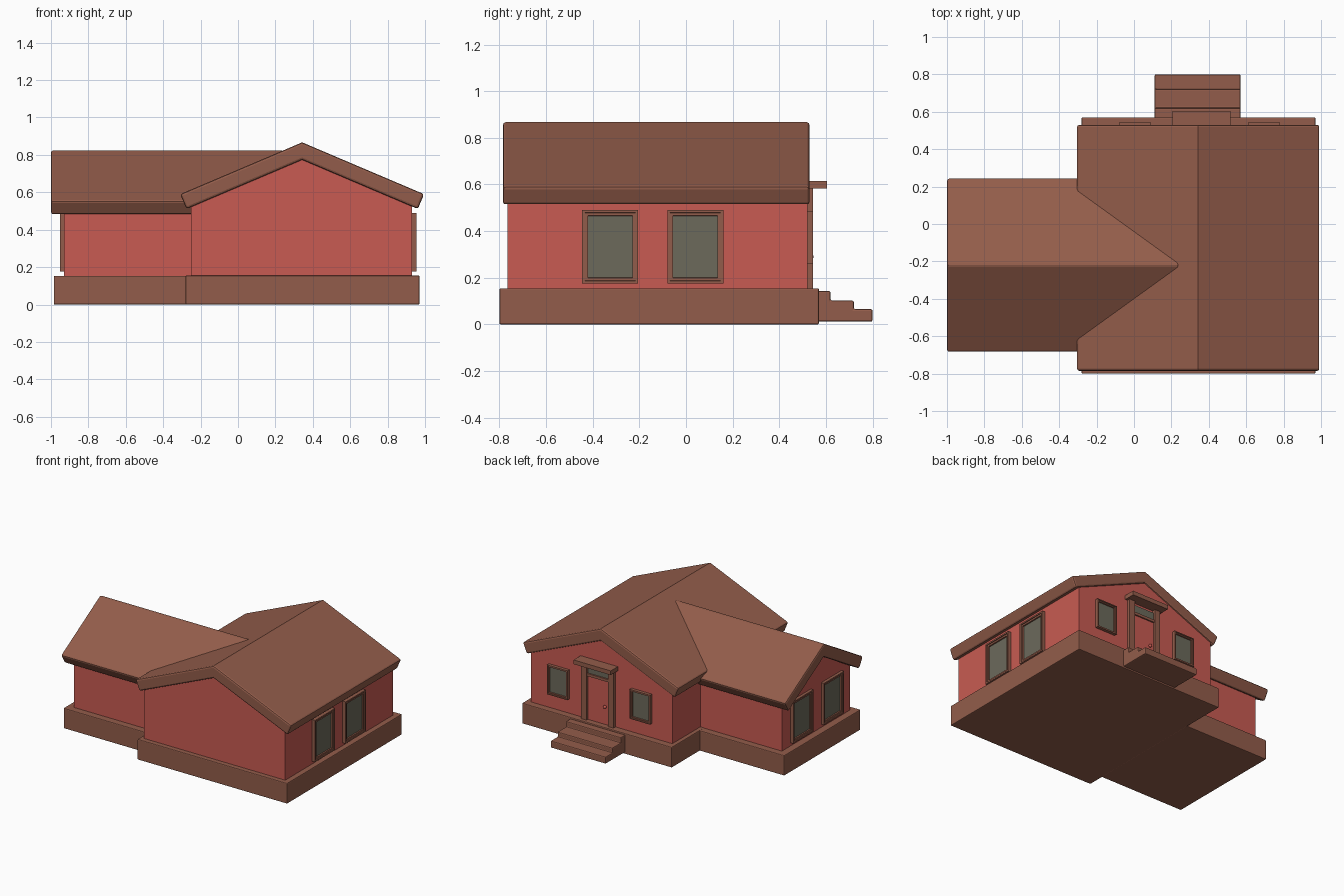
import bpy, bmesh, math
from mathutils import Vector

if "Cube" in bpy.data.objects:
    bpy.data.objects.remove(bpy.data.objects["Cube"])


def material(name, rgb):
    m = bpy.data.materials.new(name)
    m.diffuse_color = (*rgb, 1)
    m.use_nodes = True
    m.node_tree.nodes["Principled BSDF"].inputs["Base Color"].default_value = m.diffuse_color
    return m


BROWN = material("brown trim", (0.29, 0.108, 0.069))
RED = material("red wall", (0.58, 0.105, 0.085))
GLASS = material("grey green glass", (0.15, 0.144, 0.105))


def make(name, bm, mats, bevel=0.0):
    bmesh.ops.recalc_face_normals(bm, faces=bm.faces)
    me = bpy.data.meshes.new(name)
    bm.to_mesh(me)
    bm.free()
    ob = bpy.data.objects.new(name, me)
    bpy.context.collection.objects.link(ob)
    for m in mats:
        me.materials.append(m)
    if bevel:
        b = ob.modifiers.new("soft edges", 'BEVEL')
        b.width, b.segments, b.limit_method = bevel, 2, 'ANGLE'
        b.angle_limit = math.radians(50)
    return ob


def prism(name, pts, a, b, along, mat, bevel=0.0):
    """Extrude a (horizontal, z) profile along 'x' or 'y' from a to b."""
    bm = bmesh.new()
    place = (lambda h, z: (h, a, z)) if along == 'y' else (lambda h, z: (a, h, z))
    f = bm.faces.new([bm.verts.new(place(h, z)) for h, z in pts])
    r = bmesh.ops.extrude_face_region(bm, geom=[f])
    step = Vector((0, b - a, 0)) if along == 'y' else Vector((b - a, 0, 0))
    bmesh.ops.translate(bm, vec=step,
                        verts=[v for v in r['geom'] if isinstance(v, bmesh.types.BMVert)])
    return make(name, bm, [mat], bevel)


def box(name, x0, x1, y0, y1, z0, z1, mat, bevel=0.0):
    return prism(name, [(x0, z0), (x1, z0), (x1, z1), (x0, z1)], y0, y1, 'y', mat, bevel)


def roof(name, c, half, top, eave, thick, a, b, along):
    """Gable roof shell with square-cut eaves."""
    ang = math.atan2(top - eave, half)
    dx, dz = thick * math.sin(ang), thick * math.cos(ang)
    pts = [(c - half, eave), (c, top), (c + half, eave), (c + half - dx, eave - dz),
           (c, top - thick / math.cos(ang)), (c - half + dx, eave - dz)]
    return prism(name, pts, a, b, along, BROWN, 0.012)


def gable_walls(name, c, half, z0, side, peak, a, b, along):
    pts = [(c - half, z0), (c + half, z0), (c + half, side), (c, peak), (c - half, side)]
    return prism(name, pts, a, b, along, RED)


def window(name, loc, w, h, turn, depth=0.025, rim=0.035):
    """Stepped frame facing local +y with the innermost face as glass."""
    bm = bmesh.new()
    bmesh.ops.create_cube(bm, size=1)
    bmesh.ops.scale(bm, vec=(w, depth + 0.02, h), verts=bm.verts)
    bmesh.ops.translate(bm, vec=(0, (depth - 0.02) / 2, 0), verts=bm.verts)
    bm.normal_update()
    face = max(bm.faces, key=lambda f: f.normal.y)
    for t, d in ((rim * 0.45, 0), (0.001, -0.006), (rim * 0.5, 0), (0.001, -0.010)):
        bmesh.ops.inset_region(bm, faces=[face], thickness=t, depth=d)
    face.material_index = 1
    ob = make(name, bm, [BROWN, GLASS])
    ob.location = loc
    ob.rotation_euler.z = turn
    return ob


# Foundations
box("main_base", -0.28, 0.97, -0.80, 0.57, 0, 0.155, BROWN, 0.006)
box("wing_base", -0.985, -0.27, -0.675, 0.235, 0, 0.153, BROWN, 0.006)

# Walls
gable_walls("main_walls", 0.34, 0.59, 0.15, 0.525, 0.775, -0.765, 0.52, 'y')
gable_walls("wing_walls", -0.22, 0.405, 0.15, 0.495, 0.733, -0.93, -0.2, 'x')

# Roofs
roof("main_roof", 0.343, 0.652, 0.867, 0.59, 0.086, -0.785, 0.53, 'y')
roof("wing_roof", -0.22, 0.467, 0.827, 0.552, 0.086, -1.0, 0.243, 'x')

# Side and rear windows
for i, y in enumerate((-0.325, 0.04)):
    window(f"right_window_{i}", (0.93, y, 0.333), 0.24, 0.315, -math.pi / 2)
for i, y in enumerate((-0.405, -0.04)):
    window(f"left_window_{i}", (-0.93, y, 0.333), 0.24, 0.315, math.pi / 2, 0.022)
for i, x in enumerate((0.005, 0.695)):
    window(f"back_window_{i}", (x, 0.52, 0.373), 0.17, 0.222, 0, 0.024, 0.022)

# Door with posts, transom window, canopy and knob
for side, x in (("left", 0.247), ("right", 0.473)):
    box(f"door_post_{side}", x - 0.023, x + 0.023, 0.50, 0.545, 0.155, 0.585, BROWN)
box("door", 0.27, 0.45, 0.50, 0.528, 0.155, 0.485, RED)
box("door_header", 0.27, 0.45, 0.50, 0.538, 0.485, 0.505, BROWN)
box("transom_glass", 0.27, 0.45, 0.50, 0.527, 0.505, 0.565, GLASS)
box("canopy", 0.205, 0.515, 0.50, 0.605, 0.583, 0.615, BROWN)
bm = bmesh.new()
bmesh.ops.create_uvsphere(bm, u_segments=12, v_segments=8, radius=0.012)
knob = make("door_knob", bm, [RED])
knob.location = (0.303, 0.535, 0.29)
for p in knob.data.polygons:
    p.use_smooth = True

# Entrance steps
prism("entrance_steps", [(0.56, 0.012), (0.80, 0.012), (0.80, 0.065), (0.72, 0.065),
                         (0.72, 0.102), (0.62, 0.102), (0.62, 0.143), (0.56, 0.143)],
      0.11, 0.57, 'x', BROWN, 0.007)
